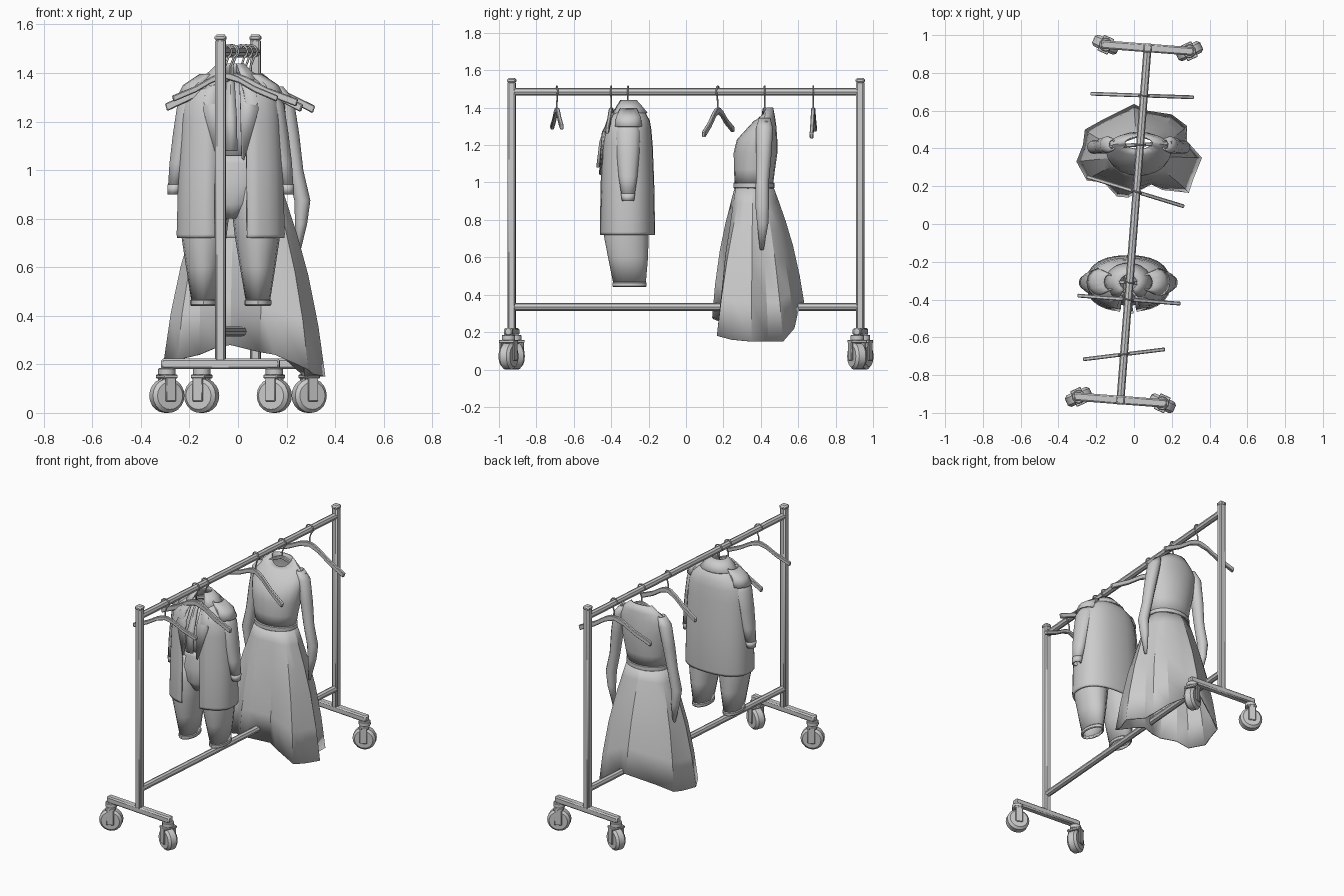
import bpy, bmesh, math
from math import sin, cos, pi, radians
from mathutils import Matrix, Vector

if "Cube" in bpy.data.objects:
    bpy.data.objects.remove(bpy.data.objects["Cube"])

TILT = -radians(4.4)            # the rack stands slightly turned
rail_x = lambda y: 0.077 * y


def finish(o, bevel=0, solid=0, angle=35):
    if solid:
        m = o.modifiers.new("thickness", 'SOLIDIFY')
        m.thickness, m.offset = solid, -1
    if bevel:
        m = o.modifiers.new("bevel", 'BEVEL')
        m.width, m.segments = bevel, 1
    bpy.ops.object.select_all(action='DESELECT')
    o.select_set(True)
    bpy.context.view_layer.objects.active = o
    bpy.ops.object.shade_smooth_by_angle(angle=radians(angle))
    return o


def from_bm(name, bm):
    bmesh.ops.recalc_face_normals(bm, faces=bm.faces)
    me = bpy.data.meshes.new(name)
    bm.to_mesh(me)
    bm.free()
    o = bpy.data.objects.new(name, me)
    bpy.context.collection.objects.link(o)
    return o


def box(name, loc, size, rot=TILT, bevel=0.008):
    bm = bmesh.new()
    bmesh.ops.create_cube(bm, size=1)
    bmesh.ops.scale(bm, vec=size, verts=bm.verts)
    o = from_bm(name, bm)
    o.location, o.rotation_euler = loc, (0, 0, rot)
    return finish(o, bevel)


def cyl(name, loc, r, depth, rot=(0, 0, 0), n=16, bevel=0):
    bm = bmesh.new()
    bmesh.ops.create_cone(bm, cap_ends=True, segments=n, radius1=r, radius2=r, depth=depth)
    o = from_bm(name, bm)
    o.location, o.rotation_euler = loc, rot
    return finish(o, bevel)


def loft(name, rings, closed=True, solid=0.008, caps=False, angle=35):
    bm = bmesh.new()
    vs = [[bm.verts.new(p) for p in r] for r in rings]
    n = len(vs[0])
    for a, b in zip(vs, vs[1:]):
        for i in range(n if closed else n - 1):
            j = (i + 1) % n
            bm.faces.new((a[i], a[j], b[j], b[i]))
    if caps:
        bm.faces.new(vs[0])
        bm.faces.new(vs[-1])
    return finish(from_bm(name, bm), solid=solid, angle=angle)


def ring(cx, cy, z, rx, ry, n=20, gap=0, dip=0, e=1.0):
    """Ellipse starting at the front; gap opens the front, dip lowers it."""
    pts = []
    for i in range(n):
        t = gap + (2 * pi - 2 * gap) * i / (n - 1) if gap else 2 * pi * i / n
        s, c = sin(t), cos(t)
        pts.append((cx + rx * math.copysign(abs(s) ** e, s),
                    cy - ry * math.copysign(abs(c) ** e, c), z - dip * max(0, c)))
    return pts


def prism(name, outline, depth, loc, rot, solid=0):
    """Extrude an x-z outline along y."""
    bm = bmesh.new()
    f = bm.faces.new([bm.verts.new((x, -depth / 2, z)) for x, z in outline])
    r = bmesh.ops.extrude_face_region(bm, geom=[f])
    bmesh.ops.translate(bm, vec=(0, depth, 0),
                        verts=[v for v in r['geom'] if isinstance(v, bmesh.types.BMVert)])
    o = from_bm(name, bm)
    o.location, o.rotation_euler = loc, rot
    return finish(o, bevel=0.004)


# Rack frame
for z, nm in ((1.485, "top_rail"), (0.335, "lower_rail")):
    cyl(nm, (0, 0, z), 0.021, 1.87, (pi / 2, 0, TILT), n=8)
for s, nm in ((-1, "front"), (1, "back")):
    y = s * 0.932
    x = rail_x(y)
    box(nm + "_post", (x, y, 0.875), (0.043, 0.043, 1.33))
    box(nm + "_post_cap", (x, y, 1.545), (0.048, 0.048, 0.025))
    box(nm + "_base_bar", (x, y, 0.202), (0.49, 0.045, 0.042))
    # Casters
    for k in (-1, 1):
        p = Vector((x, y, 0)) + Matrix.Rotation(TILT, 3, 'Z') @ Vector((k * 0.222, 0, 0))
        a = radians(24) * s * k
        cyl("caster_swivel", (p.x, p.y, 0.17), 0.036, 0.03, n=12, bevel=0.004)
        cyl("caster_wheel", (p.x, p.y, 0.071), 0.071, 0.066, (pi / 2, 0, a), n=20, bevel=0.014)
        box("caster_fork_top", (p.x, p.y, 0.15), (0.06, 0.09, 0.015), a, 0.003)
        for q in (-1, 1):
            d = Matrix.Rotation(a, 3, 'Z') @ Vector((0, q * 0.039, 0))
            box("caster_fork", (p.x + d.x, p.y + d.y, 0.1), (0.045, 0.01, 0.105), a, 0.003)

# Hangers: rail position, turn, half width, arm sway
for y, turn, half, sway in ((-0.69, 7, 0.22, 0), (-0.40, -4.5, 0.275, -2), (-0.31, -3, 0.19, 0),
                            (0.17, -17, 0.272, 3), (0.42, 3, 0.17, 0), (0.68, -2, 0.275, 4)):
    x, rot = rail_x(y), radians(turn)
    up = [(0.0, 0.0), (0.1, -0.002), (0.25, -0.018), (0.55, -0.065), (1.0, -0.115)]
    lo = [(0.97, -0.145), (0.55, -0.097), (0.25, -0.05), (0.0, -0.03)]
    right = [(u * half, v * half / 0.27) for u, v in up + lo]
    outline = right + [(-u, v) for u, v in reversed(right[1:-1])]
    prism("hanger_arms", outline, 0.02, (x, y, 1.40), (0, radians(sway), rot))
    cu = bpy.data.curves.new("hanger_hook", 'CURVE')
    cu.dimensions, cu.bevel_depth, cu.bevel_resolution = '3D', 0.0045, 1
    pts = [(0, -0.095), (0, -0.06)] + [(0.027 * cos(t), 0.027 * sin(t))
           for t in [radians(-60 + 30 * i) for i in range(9)]]
    sp = cu.splines.new('POLY')
    sp.points.add(len(pts) - 1)
    for pt, (u, v) in zip(sp.points, pts):
        pt.co = (u, 0, v, 1)
    o = bpy.data.objects.new("hanger_hook", cu)
    bpy.context.collection.objects.link(o)
    o.location, o.rotation_euler = (x, y, 1.488), (0, 0, rot)

# Coat body, open at the front
CX, CY = -0.03, -0.315
coat = [(0.72, 0.222, 0.148, 0), (0.735, 0.224, 0.15, 0), (1.0, 0.217, 0.145, 0), (1.2, 0.208, 0.137, 0),
        (1.28, 0.2, 0.13, 0), (1.33, 0.175, 0.117, 0.005), (1.37, 0.125, 0.09, 0.01), (1.40, 0.07, 0.06, 0.005)]
loft("coat_body", [ring(CX, CY + o, z, a, b, 25, 0.25, 0.0, 0.85) for z, a, b, o in coat],
     closed=False, solid=0.01)
# Coat collar
loft("coat_collar_stand", [ring(CX, CY + 0.005, z, a, b, 16, 0.5) for z, a, b in
     ((1.38, 0.062, 0.058), (1.425, 0.058, 0.052), (1.44, 0.052, 0.046))], closed=False)
loft("coat_collar_fold", [ring(CX, CY + 0.005, z, a, b, 16, 0.5, d) for z, a, b, d in
     ((1.44, 0.054, 0.048, 0), (1.41, 0.085, 0.075, 0.01), (1.375, 0.125, 0.105, 0.02))], closed=False)
for s in (-1, 1):
    X = lambda v: CX + s * v
    # Lapel, sleeve with cuff, shoulder cap
    loft("coat_lapel", [[(X(0.035), -0.385, 1.39), (X(0.1), -0.4, 1.36)],
                        [(X(0.04), -0.45, 1.27), (X(0.115), -0.44, 1.25)],
                        [(X(0.045), -0.465, 1.05), (X(0.055), -0.463, 1.04)]], closed=False)
    loft("coat_sleeve", [ring(X(v), -0.31, z, a, b, 14) for v, z, a, b in
         ((0.15, 1.34, 0.03, 0.045), (0.178, 1.27, 0.043, 0.065), (0.197, 1.15, 0.042, 0.06),
          (0.215, 1.03, 0.038, 0.05), (0.233, 0.915, 0.027, 0.033))])
    loft("coat_cuff", [ring(X(v), -0.31, z, a, b, 14) for v, z, a, b in
         ((0.23, 0.94, 0.032, 0.038), (0.235, 0.9, 0.027, 0.032))])
    loft("coat_shoulder_cap", [ring(X(v), -0.308, z, a, b, 12) for v, z, a, b in
         ((0.10, 1.395, 0.03, 0.045), (0.145, 1.35, 0.052, 0.066), (0.16, 1.30, 0.062, 0.074))])
    # Trouser leg with cuff
    loft("trouser_leg", [ring(X(v), y, z, a, b, 16) for v, y, z, a, b in
         ((0.092, -0.32, 1.02, 0.09, 0.10), (0.1, -0.32, 0.85, 0.098, 0.12), (0.11, -0.32, 0.72, 0.092, 0.12),
          (0.111, -0.31, 0.6, 0.073, 0.107), (0.112, -0.302, 0.46, 0.05, 0.087))])
    loft("trouser_cuff", [ring(X(0.112), -0.302, z, a, b, 16) for z, a, b in
         ((0.468, 0.05, 0.087), (0.462, 0.055, 0.092), (0.446, 0.055, 0.092), (0.44, 0.05, 0.086))])
# Trouser seat and waistband
loft("trouser_seat", [ring(CX, CY, z, a, b, 20) for z, a, b in
     ((0.80, 0.03, 0.09), (0.86, 0.12, 0.115), (0.95, 0.185, 0.118), (1.03, 0.18, 0.105), (1.06, 0.175, 0.1))])
# Shirt front and hanging necktie
loft("shirt_front", [[(CX + i * 0.04, y + 0.012 * abs(i), z) for i in range(-3, 4)] for y, z in
     ((-0.40, 1.02), (-0.425, 1.15), (-0.41, 1.28), (-0.36, 1.38))], closed=False)
loft("necktie", [[(CX - w, y, z), (CX, y - 0.008, z), (CX + w, y, z)] for w, y, z in
     ((0.015, -0.375, 1.38), (0.018, -0.41, 1.34), (0.025, -0.455, 1.22), (0.028, -0.472, 1.08))],
     closed=False)

# Dress skirt: uneven hem lofted to the waist
hem = [(-.03, .14, .28), (.09, .21, .25), (.15, .18, .24), (.29, .165, .18), (.315, .24, .16), (.36, .35, .15),
       (.28, .44, .15), (.28, .52, .15), (.2, .58, .22), (.07, .60, .31), (0, .635, .34), (-.17, .55, .28),
       (-.26, .5, .24), (-.27, .42, .22), (-.305, .33, .22), (-.25, .23, .22), (-.16, .22, .24), (-.09, .145, .27)]
DX = 0.025
waist = []
for x, y, z in hem:
    t = math.atan2(y - 0.37, x - DX)
    waist.append(Vector((DX + 0.135 * cos(t), 0.363 + 0.102 * sin(t), 0.985)))
skirt = [[w.lerp(Vector(h), f) + (w - Vector((DX, 0.363, 0.985))) * 0.22 * sin(pi * f)
          for w, h in zip(waist, hem)] for f in (0, 0.12, 0.3, 0.5, 0.75, 1)]
loft("dress_skirt", skirt, angle=25)
# Waistband, bodice, neckband
loft("dress_waistband", [ring(DX, 0.363, z, a, b) for z, a, b in
     ((0.968, 0.138, 0.105), (0.972, 0.143, 0.11), (0.996, 0.143, 0.11), (1.0, 0.136, 0.103))])
loft("dress_bodice", [ring(DX, y, z, a, b, 20, dip=d) for z, y, a, b, d in
     ((0.985, 0.363, 0.135, 0.102, 0), (1.07, 0.366, 0.148, 0.11, 0), (1.16, 0.372, 0.165, 0.117, 0),
      (1.23, 0.38, 0.172, 0.108, 0), (1.30, 0.405, 0.172, 0.078, 0.01), (1.35, 0.42, 0.135, 0.056, 0.02),
      (1.40, 0.43, 0.075, 0.036, 0.06))])
# Long dress sleeves tapering to a point
for s in (-1, 1):
    loft("dress_sleeve", [ring(DX + s * v, y, z, a, b, 12) for v, y, z, a, b in
         ((0.14, 0.42, 1.345, 0.02, 0.03), (0.165, 0.42, 1.29, 0.04, 0.045), (0.19, 0.415, 1.15, 0.037, 0.042),
          (0.212, 0.408, 1.0, 0.032, 0.035), (0.24, 0.407, 0.875, 0.033, 0.036),
          (0.235, 0.41, 0.78, 0.025, 0.03), (0.22, 0.405, 0.64, 0.006, 0.01))])
